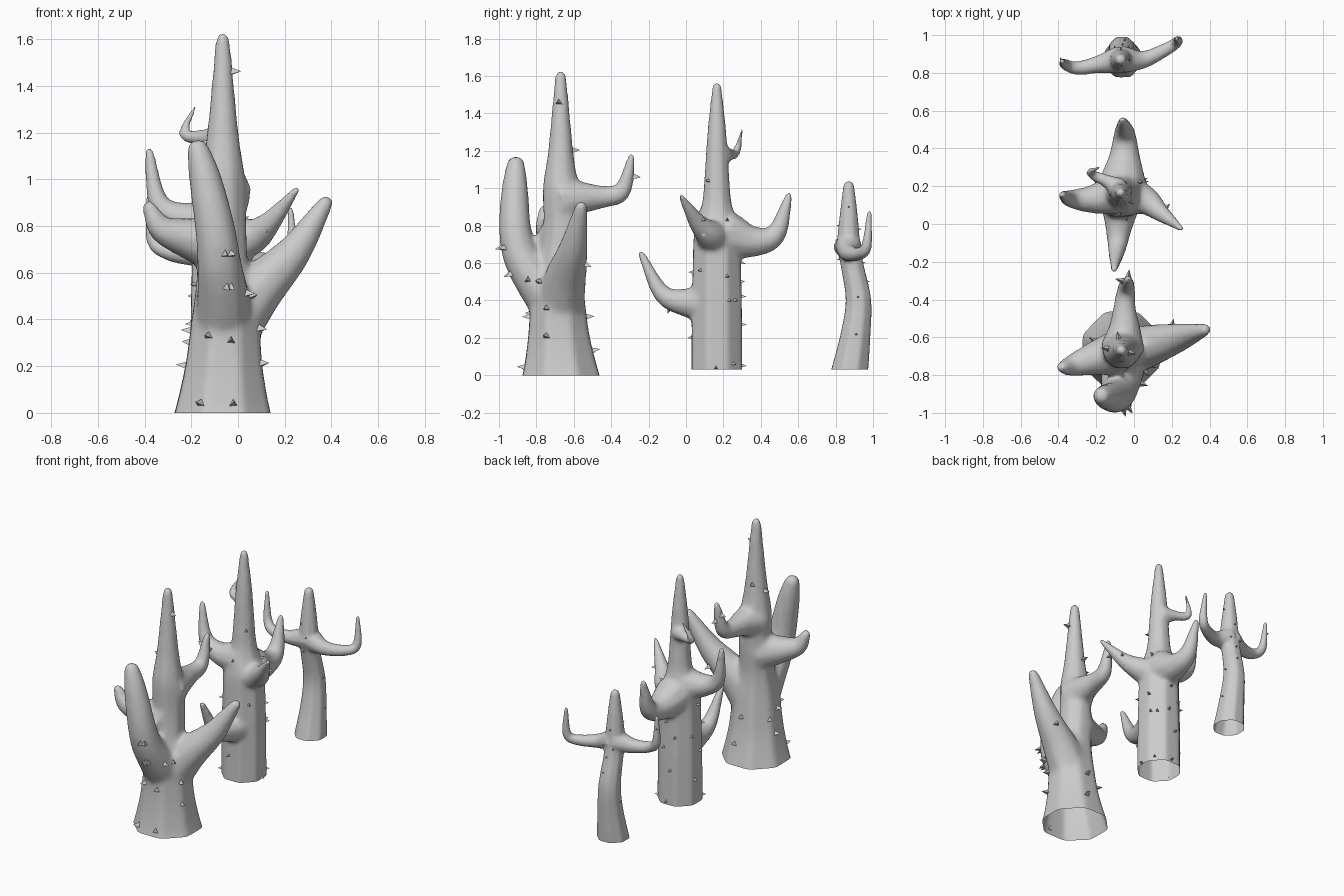
import bpy, bmesh, math
from mathutils import Vector, Matrix
from mathutils.bvhtree import BVHTree

if "Cube" in bpy.data.objects:
    bpy.data.objects.remove(bpy.data.objects["Cube"])


def catmull(pts, steps=5):
    """Smooth path through (x, y, z, radius) points."""
    p = [Vector(q) for q in pts]
    p = [2 * p[0] - p[1]] + p + [2 * p[-1] - p[-2]]
    out = []
    for i in range(1, len(p) - 2):
        a, b, c, d = p[i - 1:i + 3]
        for k in range(steps):
            t = k / steps
            out.append(0.5 * (2 * b + (c - a) * t + (2 * a - 5 * b + 4 * c - d) * t * t
                              + (3 * b - a - 3 * c + d) * t ** 3))
    return out + [p[-2]]


def tube(bm, pts, sides=10):
    """Closed tapered limb with a rounded tip."""
    path = catmull(pts)
    end = (path[-1].xyz - path[-2].xyz).normalized()
    tip, r = path[-1].xyz, path[-1].w
    for push, shrink in ((0.5, 0.85), (0.9, 0.5)):
        path.append(Vector((*(tip + end * r * push), r * shrink)))
    rings = []
    side = Vector((1, 0.01, 0))
    if abs((path[1].xyz - path[0].xyz).normalized().x) > 0.7:
        side = Vector((0, 0, 1))
    for i, q in enumerate(path):
        d = (path[min(i + 1, len(path) - 1)].xyz - path[max(i - 1, 0)].xyz).normalized()
        side = (side - d * side.dot(d)).normalized()
        up = d.cross(side)
        rings.append([bm.verts.new(q.xyz + max(q.w, 0.006) * (side * math.cos(a) + up * math.sin(a)))
                      for a in [math.tau * (k + .5) / sides for k in range(sides)]])
    for a, b in zip(rings, rings[1:]):
        for k in range(sides):
            n = (k + 1) % sides
            bm.faces.new((a[k], a[n], b[n], b[k]))
    bm.faces.new(rings[0][::-1])
    bm.faces.new(rings[-1])


def plant(name, limbs, ground, voxel):
    """Fuse limbs into one skin with soft joints and an open foot."""
    bm = bmesh.new()
    for i, limb in enumerate(limbs):
        tube(bm, limb, 8 if i == 0 else 10)
    bmesh.ops.recalc_face_normals(bm, faces=bm.faces)
    me = bpy.data.meshes.new(name)
    bm.to_mesh(me)
    ob = bpy.data.objects.new(name, me)
    bpy.context.collection.objects.link(ob)
    m = ob.modifiers.new("fuse", 'REMESH')
    m.mode, m.voxel_size = 'VOXEL', voxel
    m = ob.modifiers.new("soften", 'SMOOTH')
    m.factor, m.iterations = 0.5, 18
    m = ob.modifiers.new("simplify", 'DECIMATE')
    m.ratio = 0.3
    dg = bpy.context.evaluated_depsgraph_get()
    new = bpy.data.meshes.new_from_object(ob.evaluated_get(dg))
    ob.modifiers.clear()
    bm.clear()
    bm.from_mesh(new)
    bmesh.ops.bisect_plane(bm, geom=bm.verts[:] + bm.edges[:] + bm.faces[:],
                           plane_co=(0, 0, ground), plane_no=(0, 0, 1), clear_inner=True)
    for f in bm.faces:
        f.smooth = True
    bm.to_mesh(new)
    ob.data = new
    tree = BVHTree.FromBMesh(bm)
    bm.free()
    return tree


VIEWS = {'front': lambda u, v: ((u, -3, v), (0, 1, 0)),
         'back': lambda u, v: ((u, 3, v), (0, -1, 0)),
         'right': lambda u, v: ((3, u, v), (-1, 0, 0)),
         'left': lambda u, v: ((-3, u, v), (1, 0, 0))}


def thorns(name, tree, size, spots):
    """Little three-sided thorns projected on the skin from each side."""
    bm = bmesh.new()
    for view, uv in spots.items():
        for u, v in uv:
            o, d = VIEWS[view](u, v)
            hit, n, _, _ = tree.ray_cast(Vector(o), Vector(d))
            if hit is None:
                continue
            rot = n.to_track_quat('Z', 'Y').to_matrix().to_4x4()
            bmesh.ops.create_cone(bm, segments=3, radius1=size * 0.6, radius2=0, depth=size * 1.3,
                                  cap_ends=True, matrix=Matrix.Translation(hit + n * size * 0.5) @ rot)
    me = bpy.data.meshes.new(name)
    bm.to_mesh(me)
    bm.free()
    bpy.context.collection.objects.link(bpy.data.objects.new(name, me))


# large plant: trunk, front arm, right arm, back arm, left arm
large = plant("large_plant", [
    [(-.065, -.67, -.08, .26), (-.065, -.67, 0, .222), (-.06, -.68, .2, .178), (-.055, -.685, .4, .155),
     (-.065, -.675, .6, .118), (-.065, -.66, .8, .108), (-.065, -.67, 1, .102),
     (-.065, -.67, 1.2, .072), (-.065, -.67, 1.6, .034)],
    [(-.06, -.71, .38, .13), (-.065, -.8, .5, .115), (-.08, -.885, .64, .098), (-.1, -.915, .8, .088),
     (-.14, -.915, 1, .073), (-.17, -.91, 1.125, .052)],
    [(-.02, -.67, .38, .13), (.08, -.645, .52, .115), (.24, -.6, .69, .078), (.375, -.56, .9, .037)],
    [(-.06, -.66, .94, .125), (-.05, -.55, .95, .088), (-.05, -.44, .955, .062),
     (-.04, -.34, .985, .05), (-.03, -.29, 1.17, .024)],
    [(-.09, -.68, .72, .125), (-.22, -.715, .75, .09), (-.33, -.75, .79, .06), (-.38, -.76, .88, .034)],
], 0, .014)

# middle plant: trunk, front arm, back arm, right arm, left arm, top twig
middle = plant("middle_plant", [
    [(-.07, .165, -.05, .146), (-.07, .165, .03, .146), (-.07, .165, .35, .144), (-.07, .165, .6, .138),
     (-.07, .165, .76, .13), (-.07, .165, .92, .084), (-.07, .165, 1.1, .068),
     (-.07, .165, 1.3, .054), (-.07, .165, 1.54, .028)],
    [(-.07, .12, .39, .115), (-.08, -.01, .39, .076), (-.09, -.13, .44, .05), (-.105, -.24, .65, .021)],
    [(-.06, .22, .75, .13), (-.05, .36, .715, .085), (-.05, .48, .755, .058), (-.06, .55, .96, .022)],
    [(-.04, .15, .74, .11), (.06, .125, .755, .08), (.14, .06, .82, .05), (.25, -.025, .955, .018)],
    [(-.1, .155, .82, .11), (-.23, .13, .83, .075), (-.34, .135, .9, .047), (-.38, .155, 1.12, .021)],
    [(-.08, .19, 1.18, .06), (-.15, .23, 1.18, .036), (-.232, .27, 1.195, .025), (-.185, .3, 1.31, .011)],
], .03, .011)

# small plant: leaning trunk, right arm, left arm
small = plant("small_plant", [
    [(-.06, .865, -.03, .11), (-.06, .877, .03, .105), (-.06, .907, .22, .085), (-.065, .922, .4, .073),
     (-.07, .89, .58, .065), (-.07, .87, .7, .066), (-.07, .87, .85, .052), (-.07, .87, 1.01, .032)],
    [(-.06, .87, .69, .075), (.05, .87, .655, .048), (.17, .925, .65, .036),
     (.23, .965, .69, .03), (.225, .98, .87, .014)],
    [(-.08, .87, .69, .075), (-.19, .845, .675, .048), (-.3, .825, .69, .037),
     (-.365, .845, .745, .03), (-.38, .86, .93, .014)],
], .03, .008)

# thorns
thorns("large_thorns", large, .036, {
    'front': [(-.02, .04), (-.03, .31), (-.125, .33), (.035, .51), (-.03, .54), (-.055, .68)],
    'right': [(-.97, .68), (-.94, .54), (-.78, .5), (-.745, .36), (-.745, .21), (-.68, 1.46)],
    'back': [(-.02, .13), (-.05, .31), (.2, .59), (-.06, 1.1), (-.08, 1.2), (-.03, 1.06)],
    'left': [(-.85, .04), (-.62, .3), (-.65, .2), (-.66, 1.15), (-.7, .35)]})
thorns("middle_thorns", middle, .022, {
    'front': [(-.1, .35), (-.04, .55), (-.08, .84), (-.09, .2)],
    'right': [(.16, .04), (.25, .06), (.08, .56), (.09, .83), (.22, .83), (.23, .4), (.26, .4),
              (.22, .53), (.12, 1.04)],
    'back': [(-.06, .05), (-.09, .27), (-.04, .42), (-.12, .5), (-.06, .6)],
    'left': [(.1, .06), (.2, .2), (.14, .38), (.22, .5), (.1, .55), (.16, .7)]})
thorns("small_thorns", small, .013, {
    'front': [(-.07, .62), (-.05, .72), (-.09, .8)],
    'right': [(.91, .22), (.92, .42), (.87, .9)],
    'back': [(-.06, .6), (-.1, .66), (-.03, .67), (-.07, .78), (-.05, .5)],
    'left': [(.91, .3), (.9, .5), (.87, .85)]})
